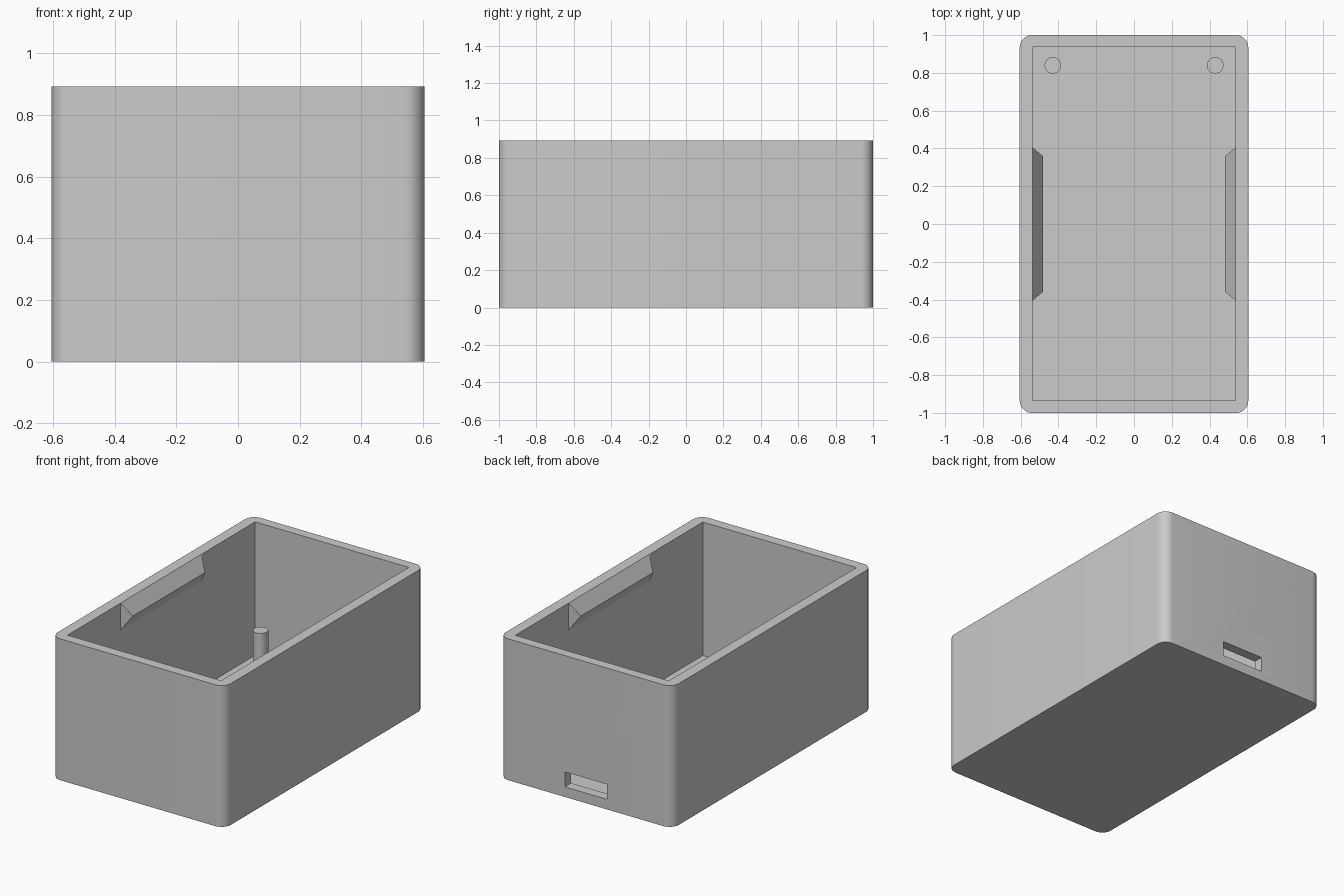
import bpy, bmesh, math
from mathutils import Vector

if "Cube" in bpy.data.objects:
    bpy.data.objects.remove(bpy.data.objects["Cube"])

H, FLOOR = 0.893, 0.05
grey = bpy.data.materials.new("plain grey")
grey.diffuse_color = (0.6, 0.6, 0.6, 1)
grey.use_nodes = True
grey.node_tree.nodes["Principled BSDF"].inputs["Base Color"].default_value = grey.diffuse_color


def add_object(name, bm):
    bmesh.ops.recalc_face_normals(bm, faces=bm.faces)
    mesh = bpy.data.meshes.new(name)
    bm.to_mesh(mesh)
    bm.free()
    mesh.materials.append(grey)
    ob = bpy.data.objects.new(name, mesh)
    bpy.context.collection.objects.link(ob)
    return ob


def box(name, lo, hi, radius=0):
    bm = bmesh.new()
    bmesh.ops.create_cube(bm, size=1)
    lo, hi = Vector(lo), Vector(hi)
    for v in bm.verts:
        v.co = (lo + hi) / 2 + v.co * (hi - lo)
    if radius:
        upright = [e for e in bm.edges
                   if abs(e.verts[0].co.z - e.verts[1].co.z) > 0.1]
        bmesh.ops.bevel(bm, geom=upright, offset=radius, segments=10,
                        profile=0.5, affect='EDGES')
    return add_object(name, bm)


def smooth(ob):
    bpy.ops.object.select_all(action='DESELECT')
    ob.select_set(True)
    bpy.context.view_layer.objects.active = ob
    bpy.ops.object.shade_smooth_by_angle(angle=math.radians(30))


# Case: rounded block, hollowed out, with a port slot in the back wall
case = box("case", (-0.605, -1, 0), (0.605, 1, H), 0.065)
cutters = [
    box("cavity_cutter", (-0.537, -0.935, FLOOR), (0.537, 0.938, H + 0.2)),
    box("slot_cutter", (-0.147, 0.9, 0.064), (0.147, 1.1, 0.158)),
]
bpy.context.view_layer.objects.active = case
for cutter in cutters:
    mod = case.modifiers.new(cutter.name, 'BOOLEAN')
    mod.operation = 'DIFFERENCE'
    mod.solver = 'EXACT'
    mod.object = cutter
    bpy.ops.object.modifier_apply(modifier=mod.name)
    bpy.data.objects.remove(cutter)
smooth(case)

for side, s in (("left", -1), ("right", 1)):
    # Snap ridge: wedge on the side wall with slanted ends
    bm = bmesh.new()
    ends = [[bm.verts.new((s * x, e * y, z)) for x, y, z in
             ((0.537, 0.405, H), (0.483, 0.36, 0.808), (0.537, 0.405, 0.723))]
            for e in (-1, 1)]
    bm.faces.new(ends[0])
    bm.faces.new(ends[1])
    for i in range(3):
        j = (i + 1) % 3
        bm.faces.new((ends[0][i], ends[0][j], ends[1][j], ends[1][i]))
    add_object(side + "_snap_ridge", bm)

    # Locating post on the floor near the back wall
    bm = bmesh.new()
    bmesh.ops.create_cone(bm, cap_ends=True, segments=32, radius1=0.044,
                          radius2=0.044, depth=0.275 - FLOOR)
    bmesh.ops.translate(bm, verts=bm.verts,
                        vec=(s * 0.43, 0.84, (0.275 + FLOOR) / 2))
    smooth(add_object(side + "_post", bm))
